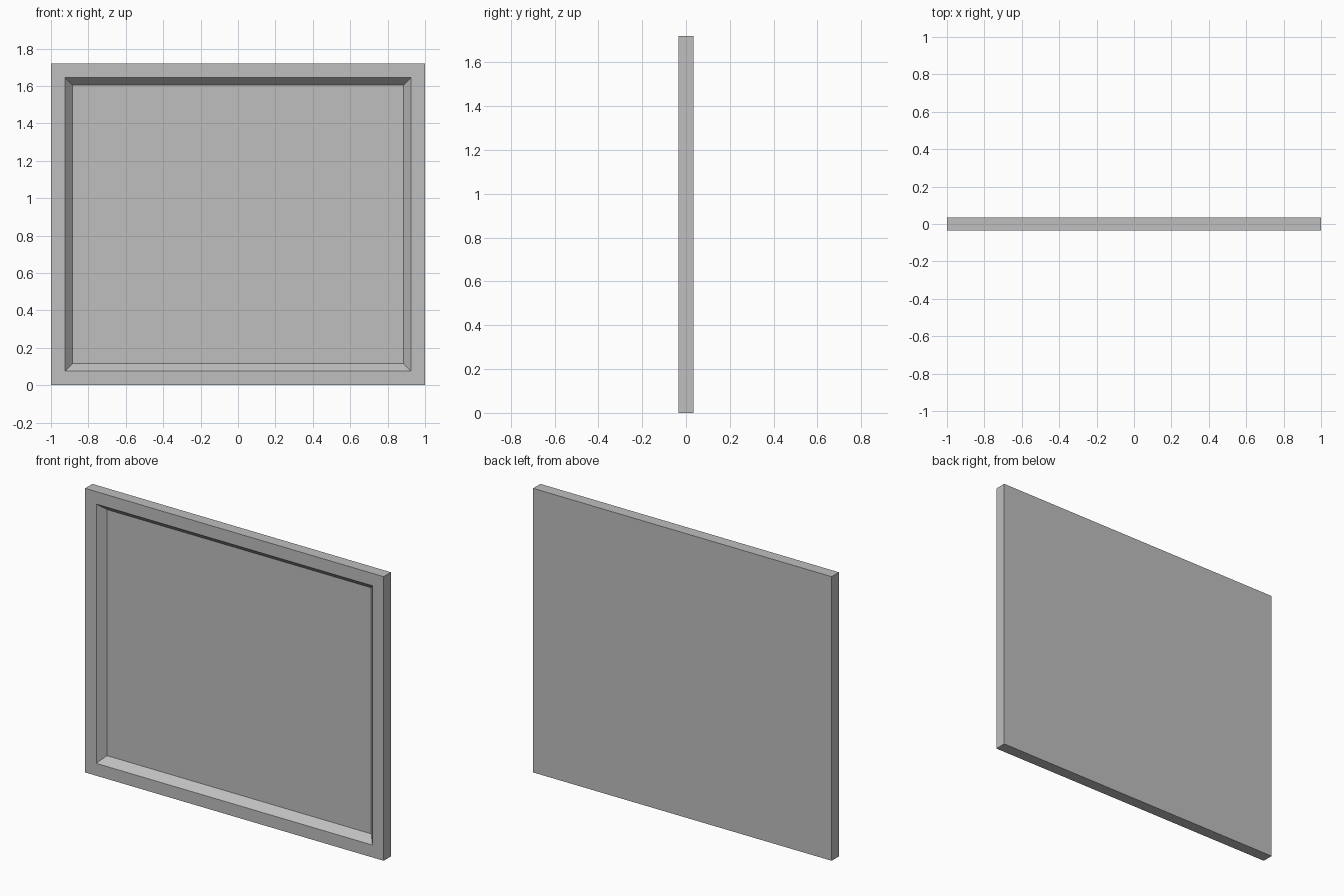
import bpy

W, H, D = 2.0, 1.72, 0.07          # overall width, height, depth

# Remove the default cube
cube = bpy.data.objects.get("Cube")
if cube:
    bpy.data.objects.remove(cube, do_unlink=True)

# Single plain grey
grey = bpy.data.materials.new("light_grey")
grey.use_nodes = True
colour = (0.52, 0.52, 0.52, 1)
grey.diffuse_color = colour
grey.node_tree.nodes["Principled BSDF"].inputs["Base Color"].default_value = colour


def ring(inset, y):
    """Rectangle inset from the outer edge, at depth y."""
    x, low, high = W / 2 - inset, inset, H - inset
    return [(-x, y, low), (x, y, low), (x, y, high), (-x, y, high)]


def make_part(name, profile, cap_ends):
    """Sweep an (inset, y) profile around the rectangle."""
    verts = [v for inset, y in profile for v in ring(inset, y)]
    faces = []
    for r in range(len(profile) - 1):
        for i in range(4):
            j = (i + 1) % 4
            a, b = 4 * r, 4 * r + 4
            faces.append((a + i, a + j, b + j, b + i))
    if cap_ends:
        last = 4 * (len(profile) - 1)
        faces.append((3, 2, 1, 0))
        faces.append(tuple(range(last, last + 4)))
    mesh = bpy.data.meshes.new(name)
    mesh.from_pydata(verts, [], faces)
    mesh.materials.append(grey)
    mesh.update()
    obj = bpy.data.objects.new(name, mesh)
    bpy.context.collection.objects.link(obj)
    return obj


# Board with a flat border, sloped moulding and recessed panel
front, back = -D / 2, D / 2
make_part("framed_panel",
          [(0, back), (0, front), (0.075, front), (0.115, front + 0.045)],
          True)
